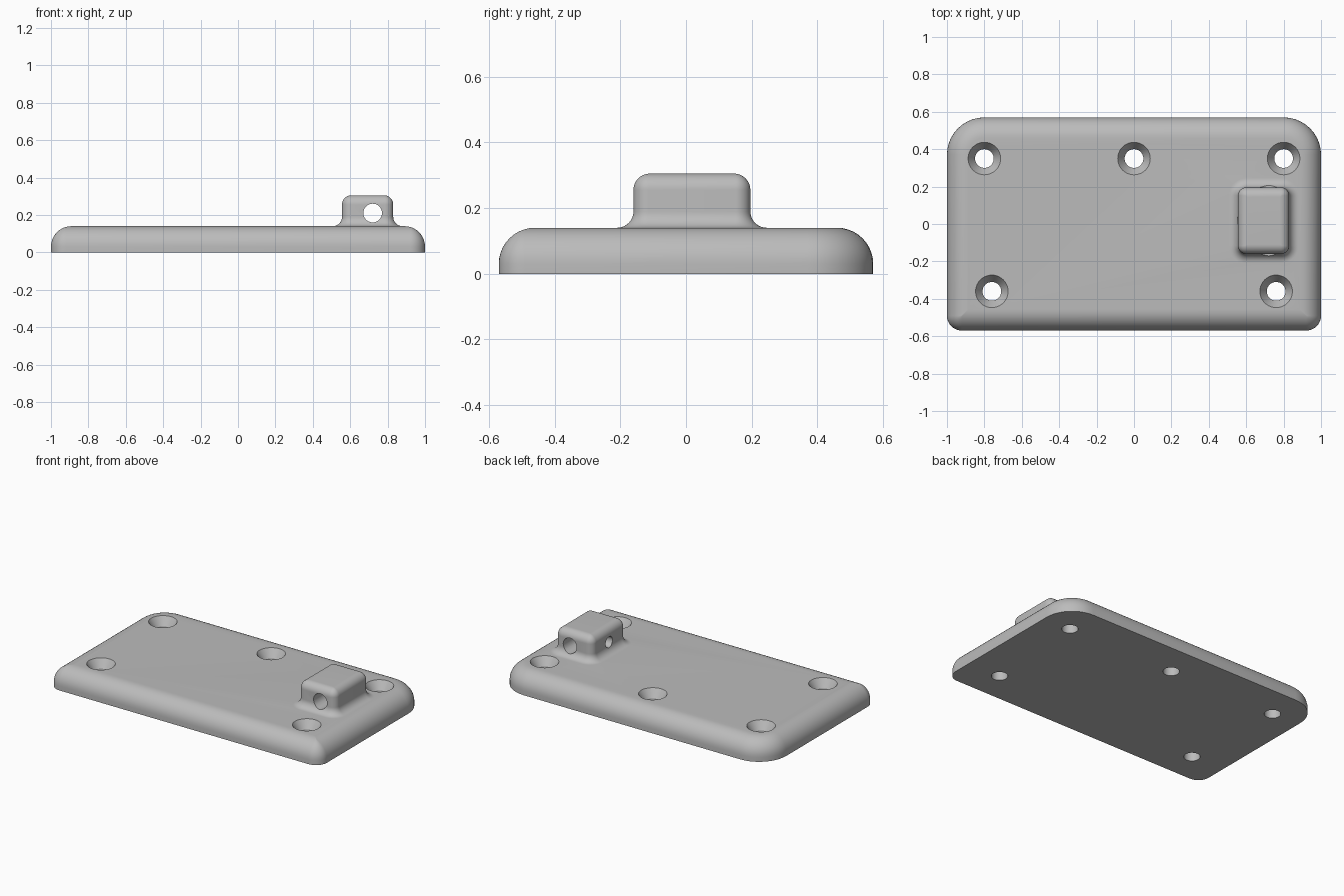
import bpy, bmesh, math
from mathutils import Matrix, Vector

cube = bpy.data.objects.get("Cube")
if cube:
    bpy.data.objects.remove(cube, do_unlink=True)

grey = bpy.data.materials.new("plain grey")
grey.use_nodes = True
colour = (0.5, 0.5, 0.5, 1)
grey.diffuse_color = colour
grey.node_tree.nodes["Principled BSDF"].inputs["Base Color"].default_value = colour


def loft(name, rings, matrix=None):
    """Skin a stack of equal rings and close both ends."""
    bm = bmesh.new()
    loops = [[bm.verts.new(p) for p in ring] for ring in rings]
    for low, high in zip(loops, loops[1:]):
        n = len(low)
        for i in range(n):
            j = (i + 1) % n
            bm.faces.new((low[i], low[j], high[j], high[i]))
    bm.faces.new(loops[0][::-1])
    bm.faces.new(loops[-1])
    if matrix:
        bm.transform(matrix)
    bmesh.ops.recalc_face_normals(bm, faces=bm.faces)
    mesh = bpy.data.meshes.new(name)
    bm.to_mesh(mesh)
    bm.free()
    mesh.materials.append(grey)
    obj = bpy.data.objects.new(name, mesh)
    bpy.context.collection.objects.link(obj)
    return obj


def rounded_rect(half_x, half_y, radii, inset, z, centre=(0, 0), steps=10):
    """Ring with corner radii in the order back +x, back -x, front -x, front +x."""
    ring = []
    signs = ((1, 1), (-1, 1), (-1, -1), (1, -1))
    for k, (sx, sy) in enumerate(signs):
        r = max(radii[k] - inset, 0.003)
        cx = centre[0] + sx * (half_x - inset - r)
        cy = centre[1] + sy * (half_y - inset - r)
        for i in range(steps + 1):
            a = math.pi / 2 * (k + i / steps)
            ring.append((cx + r * math.cos(a), cy + r * math.sin(a), z))
    return ring


def lathe(name, profile, matrix, sides=40):
    rings = [[(r * math.cos(math.tau * i / sides), r * math.sin(math.tau * i / sides), z)
              for i in range(sides)] for r, z in profile]
    return loft(name, rings, matrix)


def combine(target, other, operation):
    mod = target.modifiers.new(operation, 'BOOLEAN')
    mod.operation = operation
    mod.solver = 'EXACT'
    mod.object = other
    other.hide_render = True
    bpy.context.view_layer.objects.active = target
    bpy.ops.object.modifier_apply(modifier=mod.name)
    bpy.data.objects.remove(other, do_unlink=True)


def quarter(steps=10):
    return [math.pi / 2 * i / steps for i in range(steps + 1)]


# Base plate with a rounded upper edge and wider back corners
TOP, EDGE = 0.14, 0.11
levels = [(0, 0)] + [(EDGE * (1 - math.cos(a)), TOP - EDGE + EDGE * math.sin(a))
                     for a in quarter()]
plate = loft("mounting_plate", [rounded_rect(1, 0.57, (0.2, 0.2, 0.08, 0.08), d, z)
                                for d, z in levels])

# Lug with a flared foot and a rounded top
FLARE, ROUND, LUG_TOP = 0.05, 0.05, 0.305
levels = [(-FLARE, 0.09)]
levels += [(-FLARE * (1 - math.sin(a)), TOP + FLARE * (1 - math.cos(a))) for a in quarter()]
levels += [(ROUND * (1 - math.cos(a)), LUG_TOP - ROUND + ROUND * math.sin(a))
           for a in quarter()]
lug = loft("lug", [rounded_rect(0.137, 0.178, (0.045,) * 4, d, z, (0.693, 0.018))
                   for d, z in levels])
combine(plate, lug, 'UNION')

# Countersunk screw holes
screw = [(0.05, -0.05), (0.05, 0.085), (0.087, TOP), (0.087, 0.2)]
for x, y in ((-0.8, 0.35), (0, 0.35), (0.8, 0.35), (-0.76, -0.36), (0.76, -0.36)):
    combine(plate, lathe("screw_cutter", screw, Matrix.Translation((x, y, 0))), 'DIFFERENCE')

# Bore through the lug, and a smaller side bore that meets it
for start, axis, r, length in (((0.72, -0.4, 0.21), (0, 1, 0), 0.05, 0.8),
                               ((0.4, 0.018, 0.21), (1, 0, 0), 0.036, 0.32)):
    turn = Vector(axis).to_track_quat('Z', 'Y').to_matrix().to_4x4()
    bore = lathe("bore_cutter", [(r, 0), (r, length)], Matrix.Translation(start) @ turn)
    combine(plate, bore, 'DIFFERENCE')

# Smooth curves, crisp hole rims
bpy.ops.object.select_all(action='DESELECT')
plate.select_set(True)
bpy.context.view_layer.objects.active = plate
bpy.ops.object.shade_smooth_by_angle(angle=math.radians(30))
